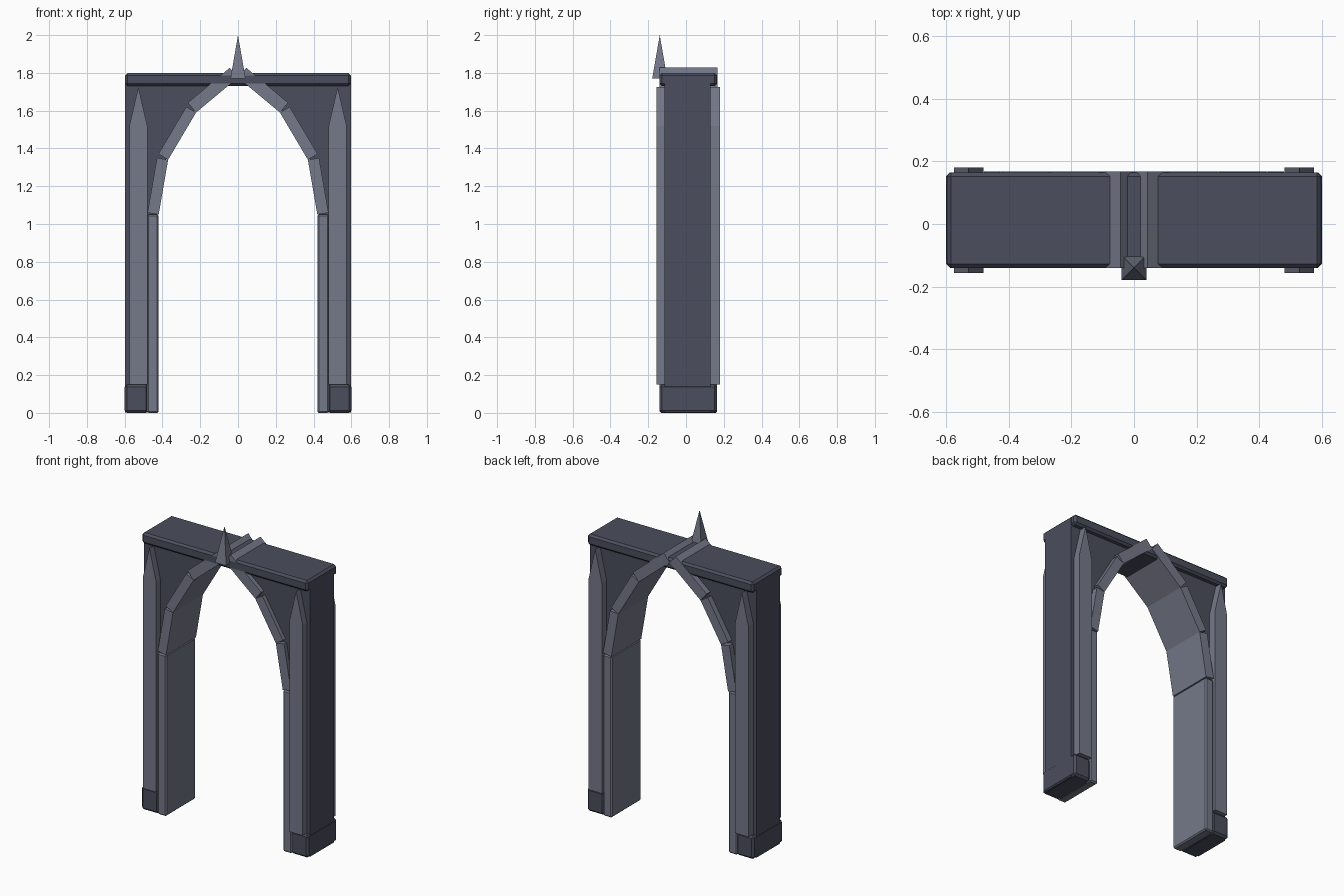
import bpy, bmesh, math
from mathutils import Vector

if "Cube" in bpy.data.objects:
    bpy.data.objects.remove(bpy.data.objects["Cube"])


def material(name, rgb):
    m = bpy.data.materials.new(name)
    m.diffuse_color = (*rgb, 1)
    m.use_nodes = True
    m.node_tree.nodes["Principled BSDF"].inputs["Base Color"].default_value = m.diffuse_color
    return m


DARK = material("dark slate", (0.070, 0.076, 0.109))
LIGHT = material("light slate", (0.178, 0.188, 0.250))


def finish(name, bm, mat, bevel=0):
    bmesh.ops.recalc_face_normals(bm, faces=bm.faces)
    me = bpy.data.meshes.new(name)
    bm.to_mesh(me)
    bm.free()
    me.materials.append(mat)
    ob = bpy.data.objects.new(name, me)
    bpy.context.collection.objects.link(ob)
    if bevel:
        mod = ob.modifiers.new("Bevel", "BEVEL")
        mod.width = bevel
        mod.segments = 1
    return ob


def prism(name, profile, y0, y1, mat, bevel=0):
    """Extrude an (x, z) outline from y0 to y1."""
    bm = bmesh.new()
    face = bm.faces.new([bm.verts.new((x, y0, z)) for x, z in profile])
    ext = bmesh.ops.extrude_face_region(bm, geom=[face])
    verts = [g for g in ext["geom"] if isinstance(g, bmesh.types.BMVert)]
    bmesh.ops.translate(bm, verts=verts, vec=(0, y1 - y0, 0))
    return finish(name, bm, mat, bevel)


def box(name, x0, x1, y0, y1, z0, z1, mat, bevel=0):
    return prism(name, [(x0, z0), (x1, z0), (x1, z1), (x0, z1)], y0, y1, mat, bevel)


FRONT, BACK = -0.14, 0.165

# Right half of the arch opening, springing to apex
ARCH = [(0.42, 1.05), (0.37, 1.34), (0.222, 1.59), (0.0, 1.775)]

# Recessed wall with the pointed opening, slightly behind the arch lining
right = [(0.598, 0.002), (0.598, 1.785)]
inner = [(0.43, 0.002), (0.43, 1.05), (0.38, 1.345), (0.23, 1.597), (0.05, 1.75)]
half = inner + right[::-1]
for s, side in ((1, "right"), (-1, "left")):
    prism(f"wall_{side}", [(s * x, z) for x, z in half + []], -0.113, 0.13, DARK)

# Lintel cap along the top
box("lintel_cap", -0.597, 0.597, FRONT, BACK, 1.73, 1.80, DARK, 0.013)

for s, side in ((1, "right"), (-1, "left")):
    # Base block and inner jamb
    x0, x1 = sorted((s * 0.475, s * 0.6))
    box(f"base_block_{side}", x0, x1, FRONT, BACK, 0, 0.15, DARK, 0.013)
    x0, x1 = sorted((s * 0.42, s * 0.482))
    box(f"jamb_{side}", x0, x1, FRONT, BACK, 0, 1.05, LIGHT, 0.008)

    # Pointed pilasters on front and back
    outline = [(0.48, 0.15), (0.575, 0.15), (0.575, 1.52), (0.5275, 1.725), (0.48, 1.52)]
    outline = [(s * x, z) for x, z in outline]
    prism(f"front_pilaster_{side}", outline, -0.157, -0.10, LIGHT)
    prism(f"back_pilaster_{side}", outline, 0.12, 0.18, LIGHT)

    # Straight arch stones following the opening
    for i, (a, b) in enumerate(zip(ARCH, ARCH[1:])):
        a, b = Vector(a), Vector(b)
        d = (b - a).normalized()
        n = Vector((d.y, -d.x)) * (0.068 if i == 2 else 0.06)
        pts = [a, b, b + n, a + n]
        prism(f"arch_stone_{side}_{i + 1}", [(s * p.x, p.y) for p in pts],
              FRONT, 0.168, LIGHT)

# Spike at the apex on the front
bm = bmesh.new()
base = [bm.verts.new((x, -0.139 + y, 1.77))
        for x, y in ((-0.04, -0.04), (0.04, -0.04), (0.04, 0.04), (-0.04, 0.04))]
tip = bm.verts.new((0, -0.139, 2.0))
bm.faces.new(base)
for i in range(4):
    bm.faces.new((base[i], base[(i + 1) % 4], tip))
finish("apex_spike", bm, LIGHT)
